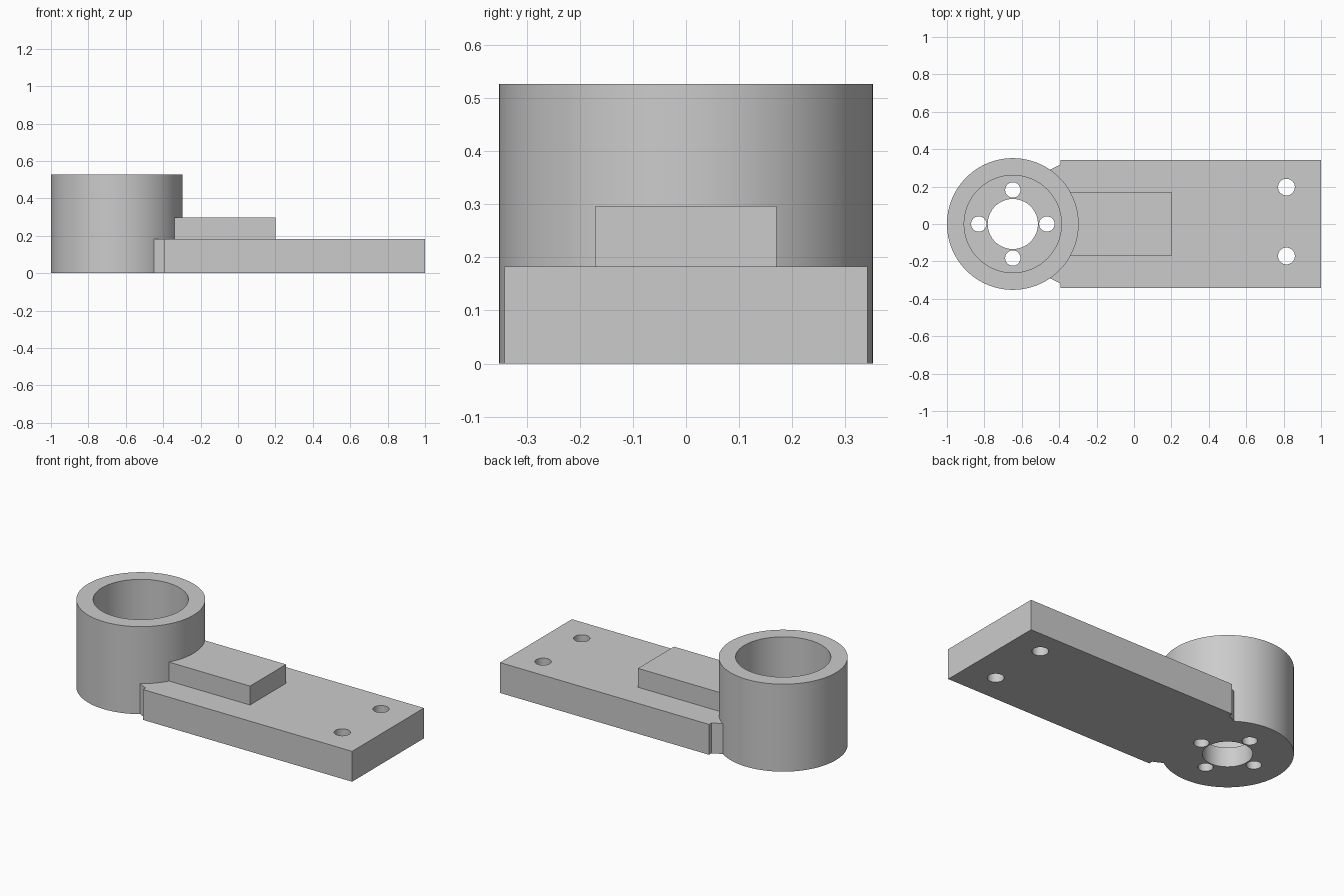
import bpy
import bmesh
import math

cube = bpy.data.objects.get("Cube")
if cube:
    bpy.data.objects.remove(cube, do_unlink=True)

HUB_X = -0.648
PLATE_TOP = 0.183
FLOOR = 0.117

grey = bpy.data.materials.new("light_grey")
grey.use_nodes = True
grey.diffuse_color = (0.6, 0.6, 0.6, 1)
grey.node_tree.nodes["Principled BSDF"].inputs["Base Color"].default_value = (0.6, 0.6, 0.6, 1)


def prism(name, outline, z0, z1):
    """Extrude a flat outline from z0 up to z1."""
    bm = bmesh.new()
    face = bm.faces.new([bm.verts.new((x, y, z0)) for x, y in outline])
    moved = bmesh.ops.extrude_face_region(bm, geom=[face])["geom"]
    top = [v for v in moved if isinstance(v, bmesh.types.BMVert)]
    bmesh.ops.translate(bm, verts=top, vec=(0, 0, z1 - z0))
    bmesh.ops.recalc_face_normals(bm, faces=bm.faces)
    mesh = bpy.data.meshes.new(name)
    bm.to_mesh(mesh)
    bm.free()
    mesh.materials.append(grey)
    obj = bpy.data.objects.new(name, mesh)
    bpy.context.collection.objects.link(obj)
    return obj


def cylinder(name, x, y, r, z0, z1, sides):
    ring = [(x + r * math.cos(math.tau * i / sides),
             y + r * math.sin(math.tau * i / sides)) for i in range(sides)]
    return prism(name, ring, z0, z1)


def combine(target, tool, operation):
    """Apply a boolean and discard the tool object."""
    tool.hide_render = True
    mod = target.modifiers.new(tool.name, 'BOOLEAN')
    mod.operation, mod.solver, mod.object = operation, 'EXACT', tool
    graph = bpy.context.evaluated_depsgraph_get()
    mesh = bpy.data.meshes.new_from_object(target.evaluated_get(graph))
    target.modifiers.clear()
    target.data = mesh
    bpy.data.objects.remove(tool, do_unlink=True)


# Round hub
bracket = cylinder("bracket_arm", HUB_X, 0, 0.352, 0, 0.527, 96)

# Mounting plate with slanted shoulders that meet the hub
half = [(1, 0.342), (-0.393, 0.342), (-0.393, 0.318), (-0.452, 0.289), (-0.37, 0.19)]
outline = half + [(x, -y) for x, y in reversed(half)]
combine(bracket, prism("mounting_plate", outline, 0, PLATE_TOP), 'UNION')

# Raised block on the plate
block = [(-0.36, -0.171), (0.2, -0.171), (0.2, 0.171), (-0.36, 0.171)]
combine(bracket, prism("raised_block", block, 0.1, 0.297), 'UNION')

# Wide bore above the hub floor, and the central hole through it
combine(bracket, cylinder("bore", HUB_X, 0, 0.26, FLOOR, 0.7, 96), 'DIFFERENCE')
combine(bracket, cylinder("centre_hole", HUB_X, 0, 0.134, -0.1, 0.3, 64), 'DIFFERENCE')

# Four screw holes around the centre, two at the plate end
holes = [(HUB_X + 0.182 * math.cos(a), 0.182 * math.sin(a), 0.041)
         for a in (i * math.pi / 2 for i in range(4))]
holes += [(0.815, 0.197, 0.045), (0.815, -0.171, 0.045)]
for x, y, r in holes:
    combine(bracket, cylinder("screw_hole", x, y, r, -0.1, 0.3, 32), 'DIFFERENCE')

# Smooth the round walls, keep the edges crisp
bpy.ops.object.select_all(action='DESELECT')
bracket.select_set(True)
bpy.context.view_layer.objects.active = bracket
bpy.ops.object.shade_smooth_by_angle(angle=math.radians(25))
